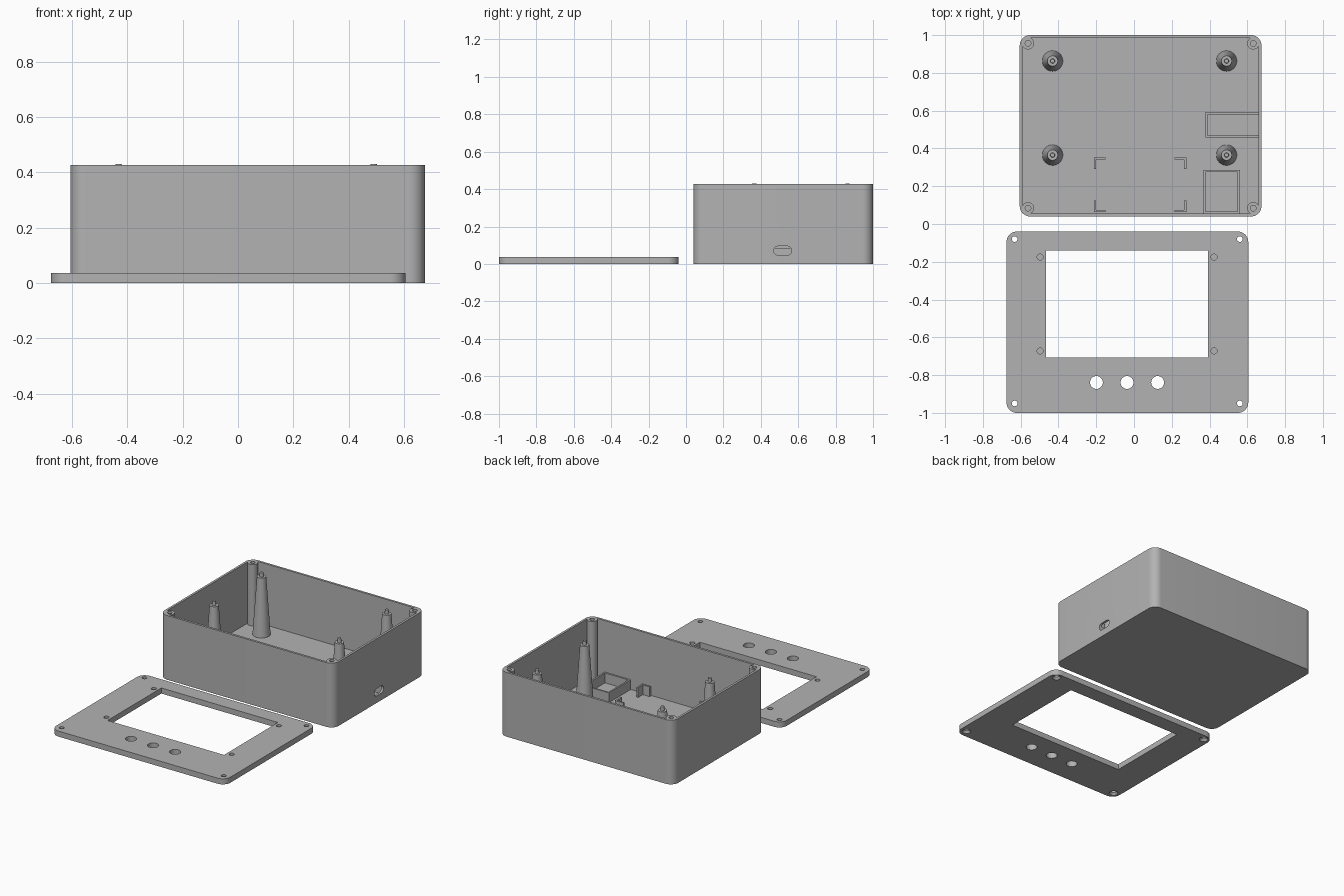
import bpy, bmesh, math

if "Cube" in bpy.data.objects:
    bpy.data.objects.remove(bpy.data.objects["Cube"])

grey = bpy.data.materials.new("matte grey plastic")
grey.diffuse_color = (0.45, 0.45, 0.45, 1)
grey.use_nodes = True
grey.node_tree.nodes["Principled BSDF"].inputs["Base Color"].default_value = grey.diffuse_color


def prism(name, pts, z0, z1):
    """Extrude a closed outline from z0 to z1."""
    bm = bmesh.new()
    face = bm.faces.new([bm.verts.new((x, y, z0)) for x, y in pts])
    ext = bmesh.ops.extrude_face_region(bm, geom=[face])
    for v in ext["geom"]:
        if isinstance(v, bmesh.types.BMVert):
            v.co.z = z1
    bmesh.ops.recalc_face_normals(bm, faces=bm.faces)
    me = bpy.data.meshes.new(name)
    bm.to_mesh(me)
    bm.free()
    ob = bpy.data.objects.new(name, me)
    me.materials.append(grey)
    bpy.context.collection.objects.link(ob)
    return ob


def rounded(x0, x1, y0, y1, r, n=10):
    """Outline of a rectangle with round corners."""
    pts = []
    corners = [(x1 - r, y1 - r), (x0 + r, y1 - r), (x0 + r, y0 + r), (x1 - r, y0 + r)]
    for i, (cx, cy) in enumerate(corners):
        for k in range(n + 1):
            a = math.pi / 2 * (i + k / n)
            pts.append((cx + r * math.cos(a), cy + r * math.sin(a)))
    return pts


def block(name, x0, x1, y0, y1, z0, z1):
    return prism(name, [(x0, y0), (x1, y0), (x1, y1), (x0, y1)], z0, z1)


def cone(name, x, y, z0, z1, r0, r1, n=32):
    bpy.ops.mesh.primitive_cone_add(vertices=n, radius1=r0, radius2=r1, depth=z1 - z0,
                                    location=(x, y, (z0 + z1) / 2))
    ob = bpy.context.object
    ob.name = name
    ob.data.materials.append(grey)
    return ob


def boolean(target, tools, op):
    """Apply each tool to the target, then remove it."""
    bpy.context.view_layer.objects.active = target
    for t in tools:
        m = target.modifiers.new("bool", 'BOOLEAN')
        m.operation, m.solver, m.object = op, 'EXACT', t
        bpy.ops.object.modifier_apply(modifier=m.name)
        bpy.data.objects.remove(t)


def smooth(ob):
    bpy.ops.object.select_all(action='DESELECT')
    ob.select_set(True)
    bpy.context.view_layer.objects.active = ob
    bpy.ops.object.shade_smooth_by_angle(angle=math.radians(30))


# Case: open tray with screw bosses in the corners and a port slot
H, FLOOR, WALL = 0.427, 0.02, 0.015
X0, X1, Y0, Y1 = -0.605, 0.675, 0.04, 1.0
case = prism("case", rounded(X0, X1, Y0, Y1, 0.055), 0, H)
inside = prism("inside_cutter", rounded(X0 + WALL, X1 - WALL, Y0 + WALL, Y1 - WALL, 0.03),
               FLOOR, H + 0.1)
corners = [(x, y) for x in (X0 + 0.044, X1 - 0.044) for y in (Y0 + 0.044, Y1 - 0.044)]
# the bosses are left standing by trimming them out of the cutter
boolean(inside, [cone("boss_keep", x, y, -0.1, H + 0.2, 0.032, 0.032) for x, y in corners],
        'DIFFERENCE')
boolean(case, [inside], 'DIFFERENCE')
boolean(case, [cone("screw_cutter", x, y, 0.2, H + 0.1, 0.015, 0.015) for x, y in corners],
        'DIFFERENCE')
slot = prism("port_cutter", rounded(-0.024, 0.024, -0.048, 0.048, 0.0235), -0.1, 0.1)
slot.rotation_euler = (0, math.pi / 2, 0)
slot.location = (X1, 0.517, 0.071)
boolean(case, [slot], 'DIFFERENCE')
smooth(case)

# Tapered standoffs with locating pins
for x in (-0.431, 0.49):
    for y in (0.365, 0.863):
        smooth(cone("standoff", x, y, FLOOR - 0.005, 0.405, 0.055, 0.028))
        smooth(cone("standoff_pin", x, y, 0.40, 0.431, 0.013, 0.011, 24))

# Component holders on the floor
T, TOP, LOW = 0.011, 0.085, FLOOR - 0.005
box = block("square_holder", 0.368, 0.56, 0.055, 0.285, LOW, TOP)
boolean(box, [block("holder_cutter", 0.368 + T, 0.56 - T, 0.055 + T, 0.285 - T, FLOOR, 0.2)],
        'DIFFERENCE')
tray = block("port_holder", 0.378, 0.661, 0.458, 0.592, LOW, TOP)
boolean(tray, [block("tray_cutter", 0.378 + T, 0.8, 0.458 + T, 0.592 - T, 0, 0.2)],
        'DIFFERENCE')

# Four corner brackets for a small board
for x, sx in ((-0.212, 1), (0.277, -1)):
    for y, sy in ((0.063, 1), (0.352, -1)):
        L = 0.062
        pts = [(0, 0), (L, 0), (L, T), (T, T), (T, L), (0, L)]
        prism("board_bracket", [(x + sx * a, y + sy * b) for a, b in pts], LOW, TOP)

# Lid: flat plate with display window, button holes and screw holes
LT = 0.037
lid = prism("lid", rounded(-0.675, 0.605, -1.0, -0.04, 0.055), 0, LT)
cuts = [block("window_cutter", -0.465, 0.392, -0.706, -0.141, -0.1, 0.1)]
cuts += [cone("button_cutter", x, -0.839, -0.1, 0.1, 0.034, 0.034) for x in (-0.199, -0.037, 0.125)]
for x in (-0.632, 0.56):
    for y in (-0.95, -0.08):
        cuts.append(cone("lid_screw_cutter", x, y, -0.1, 0.1, 0.015, 0.015))
        cuts.append(cone("countersink_cutter", x, y, -0.002, 0.016, 0.029, 0.013))
cuts += [cone("blind_cutter", x, y, 0.015, 0.1, 0.016, 0.016)
         for x in (-0.497, 0.424) for y in (-0.672, -0.175)]
boolean(lid, cuts, 'DIFFERENCE')
smooth(lid)
